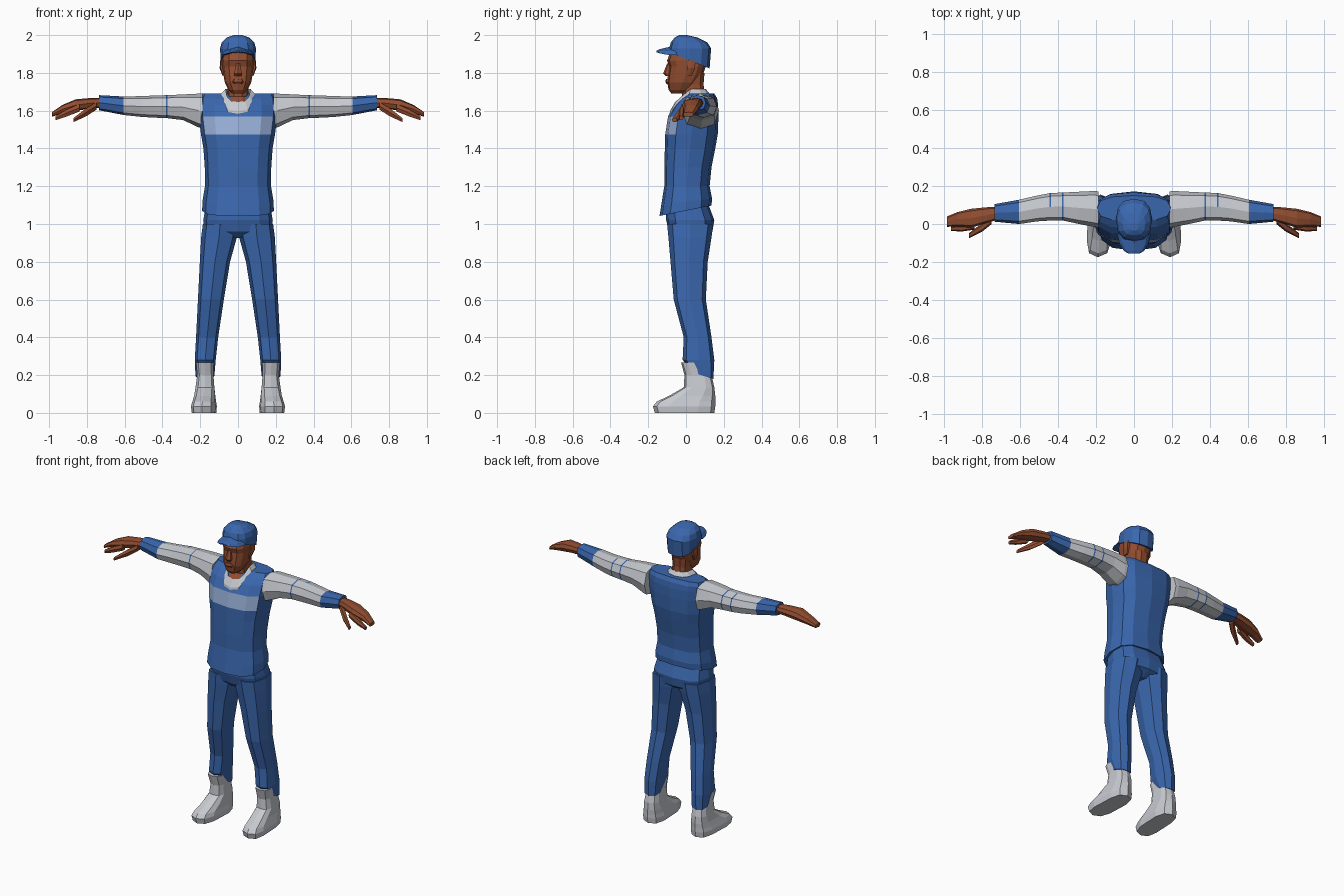
import bpy, bmesh, math


def mat(name, rgb):
    m = bpy.data.materials.new(name)
    m.diffuse_color = (*rgb, 1)
    return m


BLUE = mat("blue cloth", (0.042, 0.135, 0.42))
LIGHT = mat("light blue stripe", (0.32, 0.44, 0.70))
GREY = mat("pale grey", (0.57, 0.59, 0.63))
SKIN = mat("brown skin", (0.29, 0.075, 0.03))


def loft(name, rings, mats, axis="z", n=8, p=0.8, half=False, rule=None, warp=None, cap=True, side=1):
    """Rings are (t, a0, a1, b0, b1[, tilt]): extents of each cross-section along the axis."""
    bm = bmesh.new()
    off = math.pi / n if half else 0
    unit = []
    for i in range(n):
        c, s = math.cos(off + 2 * math.pi * i / n), math.sin(off + 2 * math.pi * i / n)
        unit.append((math.copysign(abs(c) ** p, c), math.copysign(abs(s) ** p, s)))
    mu, mv = max(u for u, v in unit), max(v for u, v in unit)
    loops = []
    for t, a0, a1, b0, b1, *tilt in rings:
        loop = []
        for u, v in unit:
            a = (a0 + a1) / 2 + (a1 - a0) / 2 * u / mu
            db = (b1 - b0) / 2 * v / mv
            b, tt = (b0 + b1) / 2 + db, t + (tilt[0] * db if tilt else 0)
            co = {"z": (a, b, tt), "x": (tt, a, b), "y": (a, tt, b)}[axis]
            if warp:
                co = warp(*co)
            loop.append(bm.verts.new((co[0] * side, co[1], co[2])))
        loops.append(loop)
    for lo, hi in zip(loops, loops[1:]):
        for i in range(n):
            j = (i + 1) % n
            bm.faces.new((lo[i], lo[j], hi[j], hi[i]))
    if cap:
        bm.faces.new(loops[0][::-1])
        bm.faces.new(loops[-1])
    bmesh.ops.recalc_face_normals(bm, faces=bm.faces)
    if rule:
        for f in bm.faces:
            f.material_index = rule(f.calc_center_median(), f.normal)
    me = bpy.data.meshes.new(name)
    bm.to_mesh(me)
    bm.free()
    for m in mats:
        me.materials.append(m)
    ob = bpy.data.objects.new(name, me)
    bpy.context.collection.objects.link(ob)
    return ob


def pair(name, *args, **kw):
    for label, s in (("left", 1), ("right", -1)):
        loft(f"{label}_{name}", *args, side=s, **kw)


def sym(t, w, b0, b1, *tilt):
    return (t, -w, w, b0, b1, *tilt)


# Sweater body with a pale chest band on the front
loft("sweater", [
    sym(1.075, 0.175, -0.125, 0.125, 0.2), sym(1.07, 0.19, -0.14, 0.135, 0.2),
    sym(1.12, 0.188, -0.13, 0.138, 0.1), sym(1.20, 0.175, -0.115, 0.125),
    sym(1.30, 0.176, -0.115, 0.135), sym(1.40, 0.183, -0.112, 0.155),
    sym(1.475, 0.196, -0.11, 0.168), sym(1.57, 0.208, -0.095, 0.172),
    sym(1.63, 0.208, -0.06, 0.17), sym(1.665, 0.205, -0.025, 0.165),
    sym(1.69, 0.195, 0.015, 0.15)],
    [BLUE, LIGHT], n=12, p=0.75,
    rule=lambda c, d: int(1.475 < c.z < 1.57 and d.y < -0.4))


# Collar dipping at the front
def dip(x, y, z):
    return x, y, z + min(y - 0.02, 0) * 0.9


loft("collar", [sym(1.675, 0.092, -0.088, 0.125), sym(1.693, 0.088, -0.085, 0.122),
                sym(1.715, 0.066, -0.058, 0.105), sym(1.69, 0.06, -0.052, 0.1)],
     [GREY], n=12, warp=dip, cap=False)

# Trousers
loft("trouser_hips", [sym(0.925, 0.09, -0.05, 0.09), sym(0.96, 0.18, -0.088, 0.14),
                      sym(1.02, 0.184, -0.105, 0.15), sym(1.10, 0.17, -0.105, 0.12)],
     [BLUE], n=12, p=0.7)
pair("trouser_leg", [
    (0.195, 0.125, 0.225, 0.045, 0.145, -0.3), (0.28, 0.118, 0.229, -0.018, 0.15),
    (0.40, 0.105, 0.222, -0.012, 0.135), (0.60, 0.075, 0.212, -0.065, 0.105),
    (0.80, 0.042, 0.202, -0.082, 0.115), (0.93, 0.006, 0.195, -0.093, 0.135),
    (1.0, 0.003, 0.186, -0.10, 0.145)],
    [BLUE], n=8, p=0.75)


# High shoes, toes turned slightly out
def toe_out(x, y, z):
    return x - 0.08 * min(y, 0), y, z


pair("shoe", [
    (0.0, 0.115, 0.238, -0.165, 0.15), (0.035, 0.112, 0.242, -0.175, 0.155),
    (0.06, 0.116, 0.236, -0.155, 0.155), (0.09, 0.12, 0.23, -0.09, 0.155),
    (0.135, 0.125, 0.225, -0.012, 0.15), (0.20, 0.13, 0.216, -0.008, 0.135),
    (0.268, 0.128, 0.222, -0.026, 0.10)],
    [GREY], n=10, p=0.65, half=True, warp=toe_out)

# Sleeves: pale, with two thin blue bands and a blue cuff
pair("sleeve", [
    (0.188, -0.02, 0.172, 1.505, 1.69), (0.21, -0.015, 0.174, 1.512, 1.69),
    (0.29, 0.0, 0.17, 1.55, 1.686), (0.372, 0.018, 0.166, 1.56, 1.682),
    (0.38, 0.018, 0.166, 1.56, 1.682), (0.438, 0.018, 0.163, 1.563, 1.68),
    (0.446, 0.018, 0.162, 1.563, 1.68), (0.51, 0.014, 0.15, 1.567, 1.677),
    (0.605, 0.0, 0.128, 1.577, 1.675), (0.735, 0.012, 0.105, 1.602, 1.682)],
    [GREY, BLUE], axis="x", n=8, p=0.75,
    rule=lambda c, d: int(abs(c.x) > 0.605 or 0.372 < abs(c.x) < 0.38
                          or (0.438 < abs(c.x) < 0.446 and d.y > 0.2)))

# Hands
pair("hand", [
    (0.71, 0.025, 0.092, 1.617, 1.667), (0.78, 0.005, 0.088, 1.612, 1.667),
    (0.86, -0.02, 0.08, 1.598, 1.66), (0.93, -0.012, 0.063, 1.585, 1.63),
    (0.985, -0.015, 0.04, 1.568, 1.592)],
    [SKIN], axis="x", n=8, p=0.7)
pair("index_finger", [
    (0.84, -0.03, 0.01, 1.595, 1.635), (0.91, -0.04, -0.008, 1.568, 1.605),
    (0.965, -0.036, -0.014, 1.55, 1.572)], [SKIN], axis="x", n=6)
pair("thumb", [
    (0.75, 0.0, 0.05, 1.605, 1.645), (0.80, -0.04, 0.005, 1.572, 1.615),
    (0.87, -0.075, -0.048, 1.54, 1.562)], [SKIN], axis="x", n=6)

# Neck and head
loft("neck", [sym(1.60, 0.062, -0.075, 0.1), sym(1.64, 0.062, -0.058, 0.1),
              sym(1.675, 0.057, -0.022, 0.1), sym(1.74, 0.055, -0.02, 0.093),
              sym(1.80, 0.06, -0.02, 0.098)], [SKIN], n=10)
loft("head", [
    sym(1.692, 0.03, -0.078, 0.0), sym(1.71, 0.05, -0.092, 0.03),
    sym(1.75, 0.07, -0.099, 0.065), sym(1.79, 0.077, -0.096, 0.09),
    sym(1.835, 0.083, -0.09, 0.105), sym(1.865, 0.085, -0.1, 0.11),
    sym(1.92, 0.08, -0.08, 0.11)], [SKIN], n=12)
loft("nose", [sym(1.783, 0.017, -0.108, -0.07), sym(1.797, 0.021, -0.121, -0.07),
              sym(1.85, 0.009, -0.1, -0.07)], [SKIN], n=6, half=True)
loft("lips", [sym(1.74, 0.02, -0.102, -0.07), sym(1.752, 0.032, -0.11, -0.07),
              sym(1.768, 0.022, -0.106, -0.07)], [SKIN], n=8)
pair("ear", [(1.785, 0.07, 0.083, 0.0, 0.03), (1.825, 0.072, 0.097, 0.005, 0.048),
             (1.865, 0.074, 0.095, 0.01, 0.05)], [SKIN], n=6)

# Peaked cap
loft("cap_crown", [
    sym(1.867, 0.092, -0.093, 0.125, -0.4), sym(1.93, 0.095, -0.09, 0.133),
    sym(1.962, 0.086, -0.08, 0.112), sym(1.987, 0.06, -0.06, 0.062),
    sym(2.0, 0.022, -0.035, 0.005)], [BLUE], n=12)
loft("cap_brim", [
    sym(-0.05, 0.088, 1.912, 1.945), sym(-0.10, 0.078, 1.912, 1.935),
    sym(-0.14, 0.055, 1.911, 1.925), sym(-0.156, 0.03, 1.91, 1.918)],
    [BLUE], axis="y", n=8, p=0.7, warp=lambda x, y, z: (x, y, z - 4.5 * x * x))
